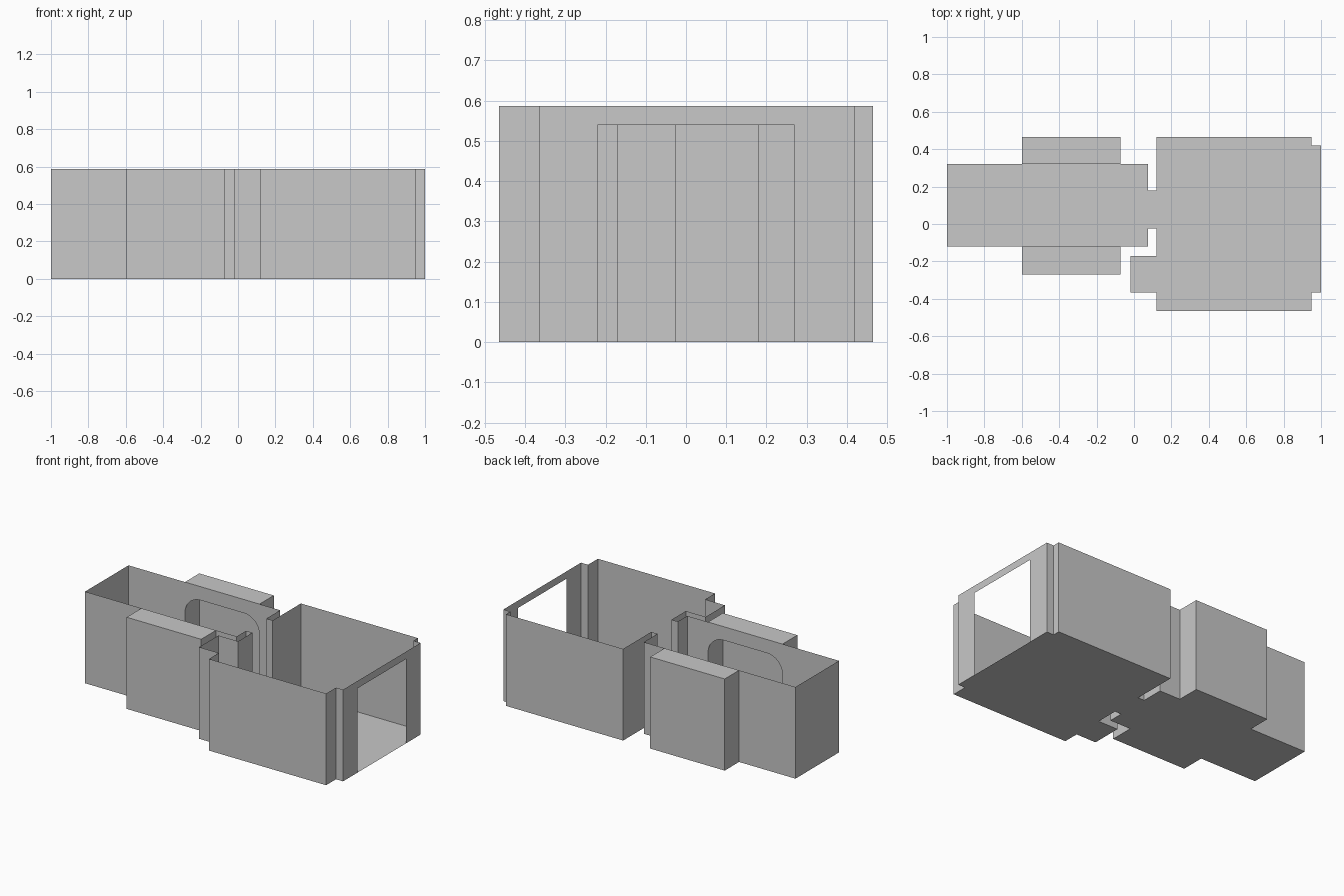
import bpy, math

if "Cube" in bpy.data.objects:
    bpy.data.objects.remove(bpy.data.objects["Cube"])

H = 0.587                      # wall height
grey = bpy.data.materials.new("plain_grey")
grey.diffuse_color = (0.58, 0.58, 0.58, 1)
grey.use_nodes = True
grey.node_tree.nodes["Principled BSDF"].inputs["Base Color"].default_value = grey.diffuse_color


def make(name, faces):
    """Build an object from a list of polygons (each a list of 3D points)."""
    verts, index, polys = [], {}, []
    for face in faces:
        poly = []
        for p in face:
            key = tuple(round(c, 5) for c in p)
            if key not in index:
                index[key] = len(verts)
                verts.append(key)
            poly.append(index[key])
        polys.append(poly)
    mesh = bpy.data.meshes.new(name)
    mesh.from_pydata(verts, [], polys)
    mesh.materials.append(grey)
    mesh.update()
    obj = bpy.data.objects.new(name, mesh)
    bpy.context.collection.objects.link(obj)
    return obj


def walls(path):
    """Upright sheets along a plan path."""
    return [[(*a, 0), (*b, 0), (*b, H), (*a, H)] for a, b in zip(path, path[1:])]


def opening(a, b, top, r=0, n=8):
    """Outline of an opening that starts on the floor, with rounded top corners."""
    pts = [(a, 0)]
    if r:
        for cx, start in ((a + r, 180), (b - r, 90)):
            for i in range(n + 1):
                t = math.radians(start - 90 * i / n)
                pts.append((cx + r * math.cos(t), top - r + r * math.sin(t)))
    else:
        pts += [(a, top), (b, top)]
    return pts + [(b, 0)]


# Floor plan, split by the three walls that carry openings
front_run = [(0.075, -0.12), (0.075, -0.025), (0.12, -0.025), (0.12, -0.17),
             (-0.02, -0.17), (-0.02, -0.365), (0.12, -0.365), (0.12, -0.465),
             (0.95, -0.465), (0.95, -0.365), (1, -0.365)]
back_run = [(1, 0.42), (0.95, 0.42), (0.95, 0.465), (0.12, 0.465),
            (0.12, 0.18), (0.075, 0.18), (0.075, 0.32)]
end_run = [(-1, 0.32), (-1, -0.12)]

make("floor", [[(x, y, 0) for x, y in front_run + back_run + end_run]])
make("front_walls", walls(front_run))
make("back_walls", walls(back_run))
make("end_wall", walls(end_run))

# Entrance wall with a wide rectangular opening
door = [(-0.365, 0)] + opening(-0.22, 0.27, 0.54) + [(0.42, 0), (0.42, H), (-0.365, H)]
make("entrance_wall", [[(1, y, z) for y, z in door]])

# Arched side walls and the closed alcoves behind them
A, B = -0.6, -0.072
arch = [(-1, 0)] + opening(A, B, 0.5, 0.11) + [(0.075, 0), (0.075, H), (-1, H)]
for side, y, out in (("front", -0.12, -0.27), ("back", 0.32, 0.465)):
    wall = [(x, y, z) for x, z in arch]
    plan = [(A, y), (A, out), (B, out), (B, y)]
    top = [(px, py, H) for px, py in plan]
    base = [(px, py, 0) for px, py in plan]
    if side == "back":
        wall.reverse()
        plan.reverse()
        top.reverse()
        base.reverse()
    make(side + "_arched_wall", [wall])
    make(side + "_alcove", walls(plan) + [top])
    make(side + "_alcove_floor", [base])
